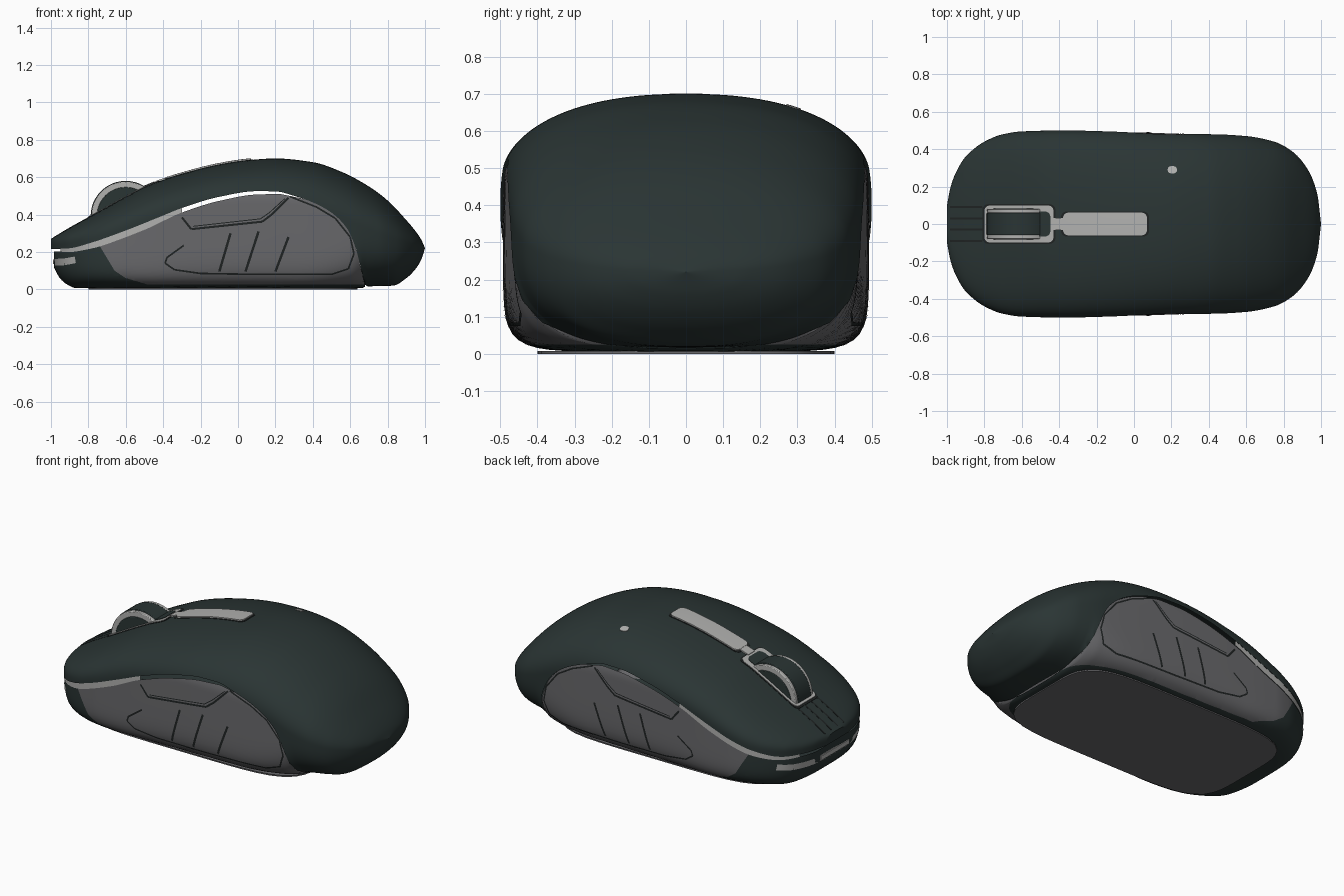
import bpy, bmesh, math
from mathutils import Vector

if "Cube" in bpy.data.objects:
    bpy.data.objects.remove(bpy.data.objects["Cube"])


def material(name, rgb):
    m = bpy.data.materials.new(name)
    m.diffuse_color = (*rgb, 1)
    m.use_nodes = True
    m.node_tree.nodes["Principled BSDF"].inputs["Base Color"].default_value = m.diffuse_color
    return m


SHELL = material("dark_green_black", (0.023, 0.035, 0.034))
GREY = material("mid_grey", (0.14, 0.14, 0.148))
LIGHT = material("light_grey", (0.44, 0.44, 0.43))
BLACK = material("groove_black", (0.014, 0.017, 0.017))


def curve(*pts):
    """Monotone smooth interpolation through (x, value) points."""
    d = [(b[1] - a[1]) / (b[0] - a[0]) for a, b in zip(pts, pts[1:])]
    m = [d[0]] + [2 * a * b / (a + b) if a * b > 0 else 0 for a, b in zip(d, d[1:])] + [d[-1]]

    def f(x):
        x = min(max(x, pts[0][0]), pts[-1][0])
        i = 0
        while i < len(pts) - 2 and x > pts[i + 1][0]:
            i += 1
        h = pts[i + 1][0] - pts[i][0]
        t = (x - pts[i][0]) / h
        return ((2*t**3 - 3*t*t + 1) * pts[i][1] + (t**3 - 2*t*t + t) * h * m[i]
                + (3*t*t - 2*t**3) * pts[i + 1][1] + (t**3 - t*t) * h * m[i + 1])
    return f


# Body profiles along the length
width = curve((-1, .10), (-.98, .2), (-.95, .28), (-.9, .36), (-.8, .44), (-.7, .48), (-.6, .495),
              (-.4, .5), (0, .497), (.3, .487), (.6, .47), (.75, .44), (.85, .385), (.93, .29), (.98, .16), (1, 0))
top = curve((-1, .27), (-.9, .33), (-.8, .385), (-.7, .44), (-.6, .495), (-.47, .56), (-.3, .617), (-.1, .667),
            (.05, .69), (.2, .70), (.4, .68), (.55, .63), (.7, .55), (.8, .475), (.9, .37), (.95, .31), (.98, .265), (1, .22))
waist = curve((-1, .23), (-.8, .26), (-.6, .32), (-.3, .42), (0, .46), (.3, .45), (.5, .4), (.7, .32), (.9, .25), (1, .22))
bottom = curve((-1, .14), (-.985, .12), (-.96, .07), (-.92, .03), (-.86, .006), (.66, .006), (.68, .015),
               (.83, .02), (.9, .06), (.95, .11), (.98, .16), (1, .22))
boxy = curve((-1, 3), (-.8, 5), (-.4, 8), (.3, 8), (.6, 4.5), (.68, 3), (1, 2.2))
dome = curve((-1, 2.8), (-.5, 2.5), (0, 2.3), (.5, 2.2), (1, 2.1))
seam = curve((-1, .215), (-.9, .22), (-.8, .245), (-.6, .315), (-.4, .395), (-.3, .435), (-.1, .495), (.1, .525),
             (.2, .524), (.3, .50), (.4, .465), (.5, .41), (.58, .33), (.63, .22), (.655, .12), (.68, .02))
drop = curve((-.985, .012), (-.88, .022), (-.7, .036), (-.5, .036), (-.33, .025), (-.1, .022), (.1, .018), (.25, .01), (.35, 0))


def section(x, a, k=1.0):
    """Point on the body surface at station x and section angle a."""
    c, s = math.cos(a), math.sin(a)
    n = dome(x) if s > 0 else boxy(x)
    r = (abs(c)**n + abs(s)**n) ** (-1 / n)
    h = top(x) - waist(x) if s > 0 else waist(x) - bottom(x)
    return Vector((x, width(x) * c * r * k, waist(x) + h * s * r))


def side_fraction(x, z):
    up = z > waist(x)
    h = top(x) - waist(x) if up else waist(x) - bottom(x)
    t = min(abs(z - waist(x)) / max(h, 1e-6), 1)
    n = dome(x) if up else boxy(x)
    return max(1 - t**n, 0) ** (1 / n), t if up else -t


def angle_at(x, z):
    y, t = side_fraction(x, z)
    return math.atan2(t, y)


def side_y(x, z):
    return width(x) * side_fraction(x, z)[0] * .985


def top_z(x, y):
    n = dome(x)
    return waist(x) + (top(x) - waist(x)) * max(1 - abs(y / width(x))**n, 0) ** (1 / n)


def finish(name, bm, mats, angle=35, rule=None):
    bmesh.ops.remove_doubles(bm, verts=bm.verts, dist=1e-5)
    bmesh.ops.recalc_face_normals(bm, faces=bm.faces)
    if rule:
        for f in bm.faces:
            f.material_index = rule(f.calc_center_median())
    me = bpy.data.meshes.new(name)
    bm.to_mesh(me)
    bm.free()
    ob = bpy.data.objects.new(name, me)
    bpy.context.collection.objects.link(ob)
    for m in mats:
        me.materials.append(m)
    bpy.ops.object.select_all(action='DESELECT')
    ob.select_set(True)
    bpy.context.view_layer.objects.active = ob
    bpy.ops.object.shade_smooth_by_angle(angle=math.radians(angle))
    return ob


def grid(bm, rows, cap_first=False):
    vs = [[bm.verts.new(p) for p in r] for r in rows]
    for a, b in zip(vs, vs[1:]):
        for i in range(len(a) - 1):
            bm.faces.new((a[i], a[i + 1], b[i + 1], b[i]))
    if cap_first:
        bm.faces.new(vs[0])


def span(a, b, n):
    return [a + (b - a) * i / n for i in range(n + 1)]


# Top shell wrapping over the rear, trimmed at the seam
rows = []
for i in range(161):
    x = -math.cos(math.pi * i / 160)
    a = angle_at(x, seam(x)) if x < .68 else -math.pi / 2
    rows.append([section(x, min(max(t, a), math.pi - a)) for t in span(-math.pi / 2, 1.5 * math.pi, 120)])
bm = bmesh.new()
grid(bm, rows, True)
finish("top_shell", bm, [SHELL])

# Lower body: grey sides, dark nose and dark foot edge, cut along the colour borders
rows = []
for x in span(-.985, .68, 120):
    a = angle_at(x, seam(x) - drop(x))
    rows.append([section(x, t, .985) for t in span(a, -math.pi - a, 64)])
bm = bmesh.new()
grid(bm, rows, True)
border = [(-.72, .2), (-.66, .1), (-.6, .06), (-.48, .025), (.6, .025)]
cuts = []
for (x0, z0), (x1, z1) in zip(border, border[1:]):
    co, no = Vector((x0, 0, z0)), Vector((z0 - z1, 0, x1 - x0))
    cuts.append((co, no))
    bmesh.ops.bisect_plane(bm, geom=bm.verts[:] + bm.edges[:] + bm.faces[:], plane_co=co, plane_no=no)
finish("lower_body", bm, [GREY, SHELL], rule=lambda c: int(any((c - co).dot(no) < 0 for co, no in cuts)))

# Light trim under the front of the shell, both sides
bm = bmesh.new()
for side in (1, -1):
    rows = []
    for x in span(-.95, -.3, 50):
        a, b = angle_at(x, seam(x) + .004), angle_at(x, seam(x) - drop(x))
        pts = [section(x, t, .99) for t in span(a, b, 4)]
        rows.append([Vector((p.x, p.y * side, p.z)) for p in pts])
    grid(bm, rows)
finish("side_trim", bm, [LIGHT])

# Light tab on the nose
bm = bmesh.new()
bmesh.ops.create_cube(bm, size=1)
for v in bm.verts:
    v.co = Vector((-.975 + v.co.x * .03, v.co.y * .28, .148 + v.co.z * .036))
bmesh.ops.bevel(bm, geom=bm.edges[:], offset=.005, segments=2, affect='EDGES')
finish("nose_tab", bm, [LIGHT])


def ribbon(name, path, w, mat):
    """Thin line laid on both flanks along a path of (x, z) points."""
    bm = bmesh.new()
    for side in (1, -1):
        for (x0, z0), (x1, z1) in zip(path, path[1:]):
            d = Vector((x1 - x0, z1 - z0)).normalized() * w / 2
            rows = []
            for t in span(0, 1, 8):
                x, z = x0 + (x1 - x0) * t, z0 + (z1 - z0) * t
                ends = ((x - d.y, z + d.x), (x + d.y, z - d.x))
                rows.append([(px, side * (side_y(px, pz) + .003), pz) for px, pz in ends])
            grid(bm, rows)
    finish(name, bm, [mat])


# Flank details: grip outline, thumb panel outline, slanted slots, front tabs
ribbon("grip_outline", [(-.29, .235), (-.38, .17), (-.39, .14), (-.34, .105), (-.2, .085), (.1, .08), (.5, .08),
                        (.59, .11), (.62, .19), (.60, .28), (.52, .38), (.42, .44), (.28, .495)], .009, BLACK)
ribbon("thumb_panel_outline", [(-.3, .385), (-.25, .322), (.13, .362), (.18, .40), (.27, .49)], .011, BLACK)
ribbon("thumb_panel_edge", [(-.24, .337), (.12, .377), (.17, .412), (.25, .485)], .005, BLACK)
for i, (x0, z0, x1) in enumerate([(-.04, .30, -.10), (.11, .31, .04), (.27, .28, .20)]):
    ribbon(f"grip_slot_{i + 1}", [(x0, z0), (x1, .095)], .013, BLACK)
ribbon("front_side_tab", [(-.98, .145), (-.93, .147), (-.87, .158)], .036, LIGHT)


def top_plate(name, x0, x1, half, lift, mat, r=.03, cy=0):
    """Rounded plate following the top of the shell."""
    bm = bmesh.new()
    xs = [x0 + (x1 - x0) * (1 - math.cos(math.pi * i / 40)) / 2 for i in range(41)]
    rows = []
    for j, x in enumerate([xs[0]] + xs + [xs[-1]]):
        e = min(x - x0, x1 - x, r)
        h = half - r + math.sqrt(max(r * r - (r - e)**2, 0)) + 1e-3
        end = j in (0, 42)
        cols = [(-1, 1), (-1, 0), (-.5, 0), (0, 0), (.5, 0), (1, 0), (1, 1)]
        rows.append([(x, cy + h * f, top_z(x, cy + h * f) + (-.015 if low or end else lift)) for f, low in cols])
    grid(bm, rows)
    finish(name, bm, [mat])


top_plate("wheel_bezel_gap", -.81, -.42, .105, .002, BLACK)
top_plate("wheel_bezel", -.80, -.43, .098, .005, LIGHT)
top_plate("wheel_well", -.787, -.447, .066, .008, SHELL)
top_plate("centre_bridge", -.435, -.37, .03, .008, LIGHT, .005)
top_plate("centre_strip_gap", -.39, .08, .066, .002, BLACK)
top_plate("centre_strip", -.38, .07, .06, .009, LIGHT)
top_plate("indicator_light", .18, .23, .018, .003, LIGHT, .018, .29)
for y in (-.09, -.03, .03, .09):
    top_plate("nose_groove", -.985, -.81, .004, .001, BLACK, .002, y)


# Scroll wheel: dark tyre, light rims and dark hub
def disc(name, y, radius, depth, mat):
    bpy.ops.mesh.primitive_cylinder_add(vertices=48, radius=radius, depth=depth,
                                        location=(-.6, y, .392), rotation=(math.pi / 2, 0, 0))
    ob = bpy.context.object
    ob.name = name
    ob.data.materials.append(mat)
    b = ob.modifiers.new("Bevel", 'BEVEL')
    b.width, b.segments = .004, 2
    bpy.ops.object.shade_smooth_by_angle(angle=math.radians(35))


disc("wheel_tyre", 0, .188, .12, SHELL)
disc("wheel_hub", 0, .155, .168, SHELL)
for y in (-.07, .07):
    disc("wheel_rim", y, .185, .022, LIGHT)

# Underside plate
bm = bmesh.new()
outline = []
for i in range(64):
    c, s = math.cos(i * math.pi / 32), math.sin(i * math.pi / 32)
    r = (abs(c)**5 + abs(s)**5) ** -.2
    outline.append((-.08 + .72 * c * r, .40 * s * r))
lo = [bm.verts.new((x, y, 0)) for x, y in outline]
hi = [bm.verts.new((x, y, .008)) for x, y in outline]
bm.faces.new(lo)
for i in range(64):
    bm.faces.new((lo[i], lo[(i + 1) % 64], hi[(i + 1) % 64], hi[i]))
finish("underside_plate", bm, [GREY])
